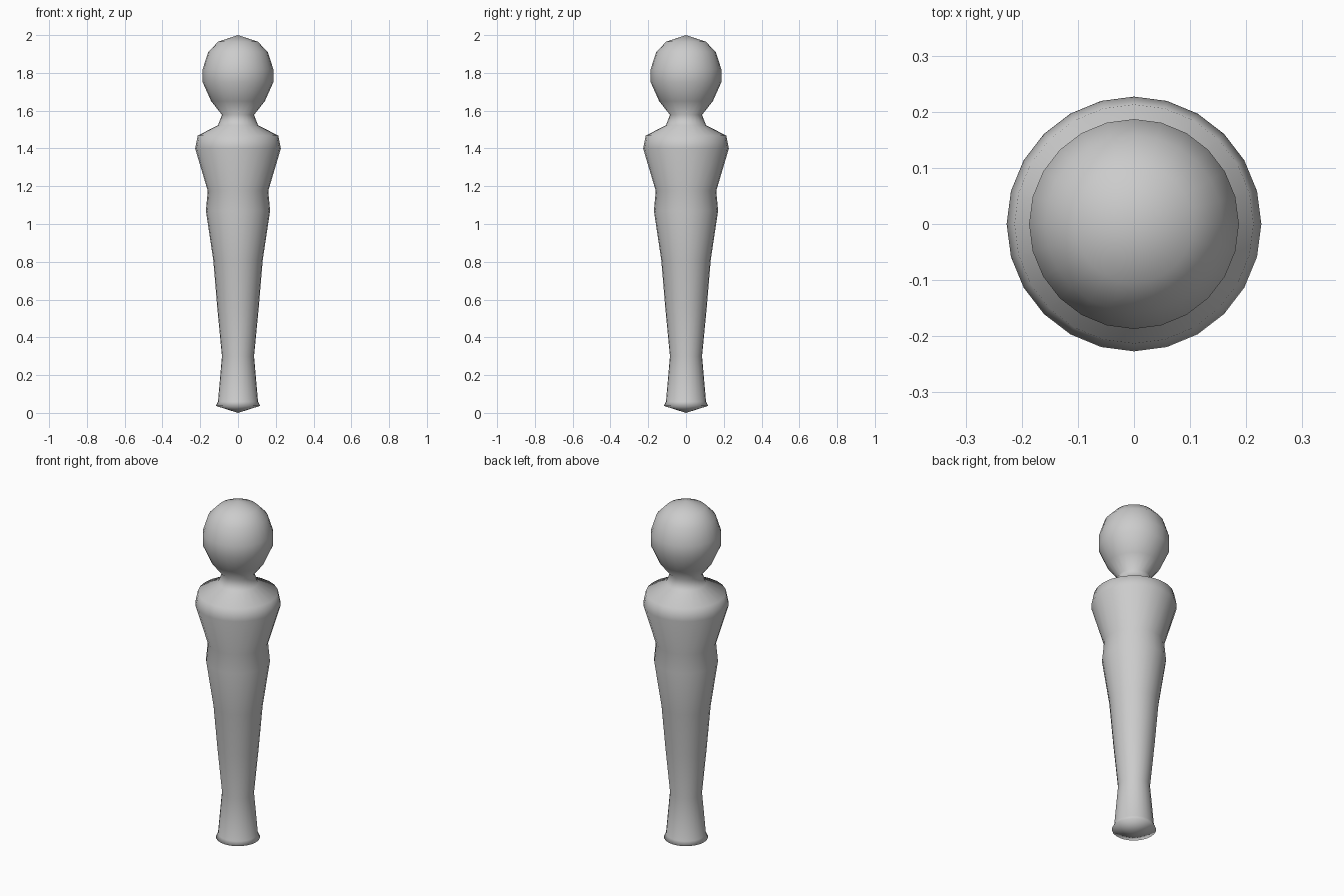
import bpy, bmesh, math

if "Cube" in bpy.data.objects:
    bpy.data.objects.remove(bpy.data.objects["Cube"])

SIDES = 24

# Half outline (radius, height) from foot tip to crown
PROFILE = [
    (0.0, 0.0), (0.117, 0.037), (0.106, 0.06),                # foot
    (0.085, 0.30), (0.11, 0.56), (0.131, 0.81), (0.17, 1.07),  # legs and hips
    (0.16, 1.175), (0.227, 1.40), (0.213, 1.468),              # waist, chest, shoulders
    (0.106, 1.523), (0.085, 1.578),                            # neck
    (0.142, 1.65), (0.187, 1.75), (0.187, 1.82),               # head
    (0.158, 1.91), (0.105, 1.965), (0.0, 2.0),
]


def lathe(name, profile, sides):
    bm = bmesh.new()
    verts = [bm.verts.new((r, 0, z)) for r, z in profile]
    edges = [bm.edges.new(pair) for pair in zip(verts, verts[1:])]
    bmesh.ops.spin(bm, geom=verts + edges, cent=(0, 0, 0), axis=(0, 0, 1),
                   angle=math.tau, steps=sides, use_duplicate=False)
    bmesh.ops.remove_doubles(bm, verts=bm.verts, dist=1e-4)
    bmesh.ops.recalc_face_normals(bm, faces=bm.faces)
    for f in bm.faces:
        f.smooth = True
    mesh = bpy.data.meshes.new(name)
    bm.to_mesh(mesh)
    bm.free()
    obj = bpy.data.objects.new(name, mesh)
    bpy.context.collection.objects.link(obj)
    return obj


# Turned figure: one continuous lathed body
lathe("turned_figure", PROFILE, SIDES)
